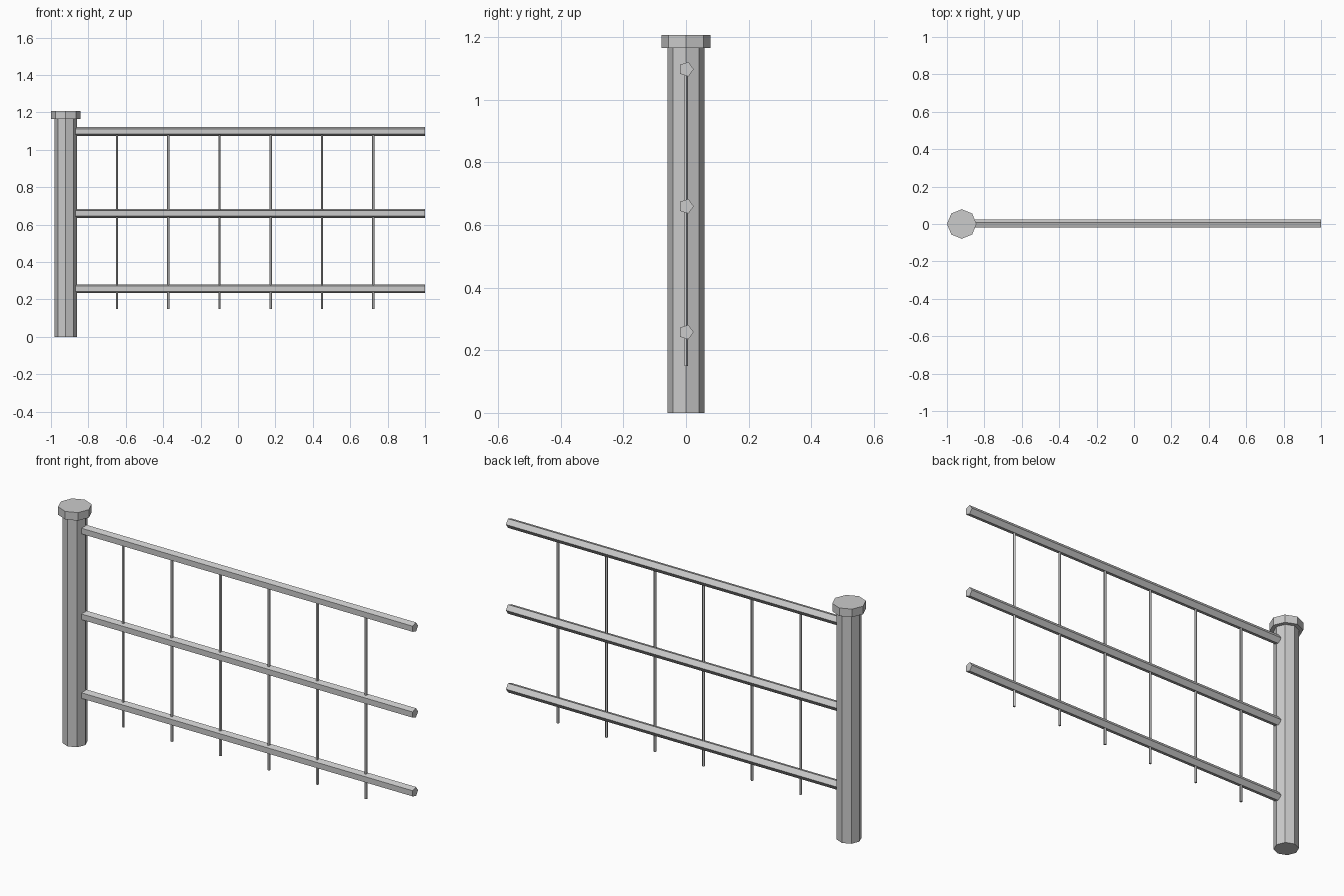
import bpy
import bmesh
from math import cos, sin, pi
from mathutils import Vector

old = bpy.data.objects.get("Cube")
if old:
    bpy.data.objects.remove(old, do_unlink=True)

GREY = (0.6, 0.6, 0.6, 1.0)
metal = bpy.data.materials.new("grey_metal")
metal.use_nodes = True
metal.diffuse_color = GREY
metal.node_tree.nodes["Principled BSDF"].inputs["Base Color"].default_value = GREY


def prism(name, sides, radius, start, end):
    """Flat-shaded bar from start to end, with one corner pointing to +y."""
    start, end = Vector(start), Vector(end)
    u = Vector((0, 1, 0))
    v = (end - start).normalized().cross(u)
    bm = bmesh.new()
    ring = []
    for i in range(sides):
        a = 2 * pi * i / sides
        ring.append(bm.verts.new(start + radius * (cos(a) * u + sin(a) * v)))
    base = bm.faces.new(ring)
    top = bmesh.ops.extrude_face_region(bm, geom=[base])["geom"]
    bmesh.ops.translate(bm, vec=end - start,
                        verts=[g for g in top if isinstance(g, bmesh.types.BMVert)])
    bmesh.ops.recalc_face_normals(bm, faces=bm.faces)
    mesh = bpy.data.meshes.new(name)
    bm.to_mesh(mesh)
    bm.free()
    mesh.materials.append(metal)
    obj = bpy.data.objects.new(name, mesh)
    bpy.context.collection.objects.link(obj)
    return obj


# Octagonal post with a wider cap
POST_X = -0.921
prism("post", 8, 0.059, (POST_X, 0, 0), (POST_X, 0, 1.166))
prism("post_cap", 8, 0.079, (POST_X, 0, 1.166), (POST_X, 0, 1.207))

# Three five-sided rails
for name, z in (("lower_rail", 0.258), ("middle_rail", 0.66), ("upper_rail", 1.098)):
    prism(name, 5, 0.0245, (-0.869, 0, z), (1, 0, z))

# Six thin uprights hanging from the upper rail
for i in range(6):
    x = -0.647 + 0.274 * i
    prism(f"upright_{i + 1}", 5, 0.0063, (x, 0, 0.15), (x, 0, 1.098))
